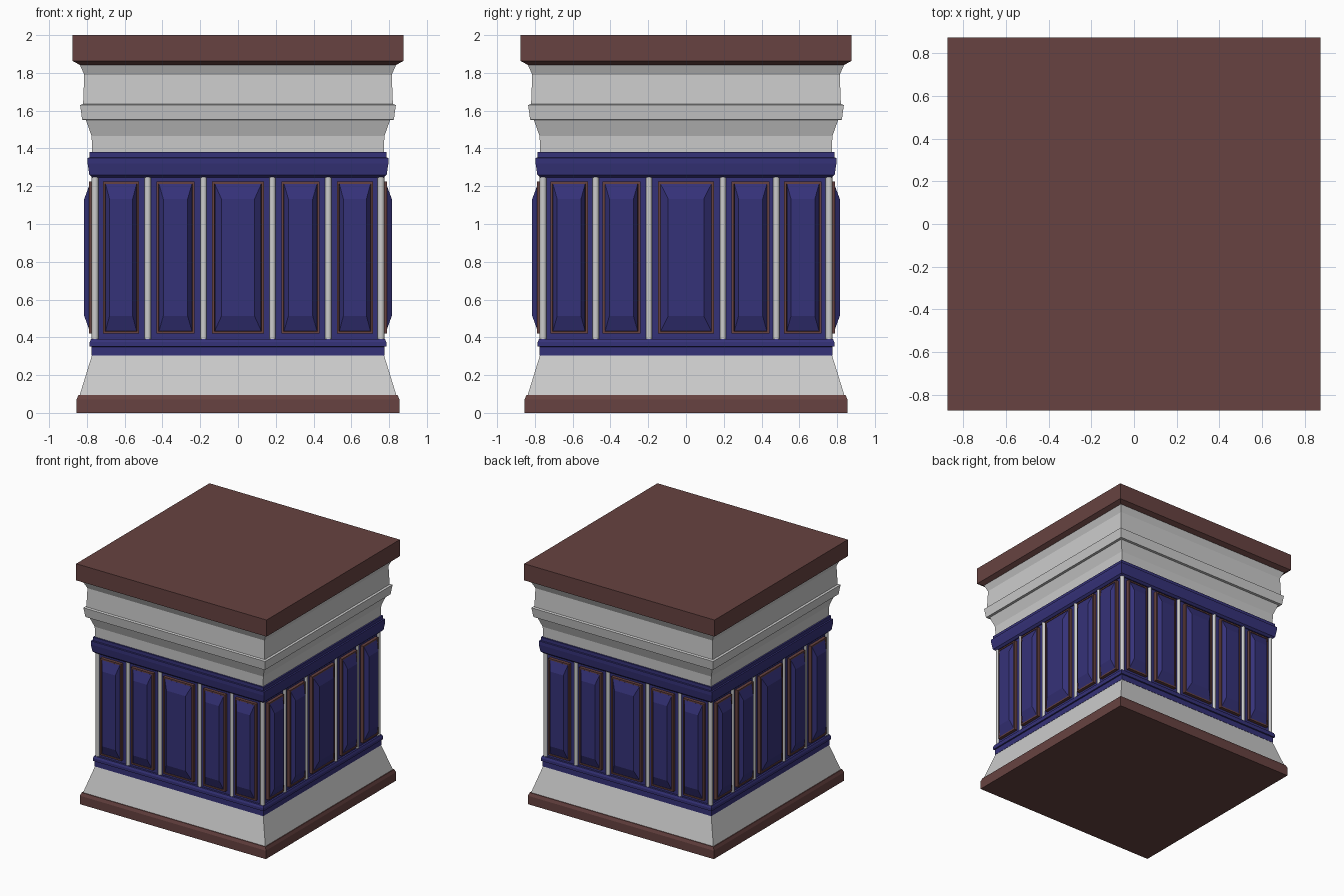
import bpy, bmesh, math
from mathutils import Matrix

if "Cube" in bpy.data.objects:
    bpy.data.objects.remove(bpy.data.objects["Cube"])


def material(name, col):
    m = bpy.data.materials.new(name)
    m.diffuse_color = (*col, 1)
    m.use_nodes = True
    m.node_tree.nodes["Principled BSDF"].inputs["Base Color"].default_value = m.diffuse_color
    return m


BROWN = material("brown", (0.135, 0.055, 0.052))
BLUE = material("blue", (0.036, 0.032, 0.19))


def finish(name, bm, mat=None):
    bmesh.ops.recalc_face_normals(bm, faces=bm.faces)
    me = bpy.data.meshes.new(name)
    bm.to_mesh(me)
    bm.free()
    ob = bpy.data.objects.new(name, me)
    bpy.context.collection.objects.link(ob)
    if mat:
        me.materials.append(mat)
    return ob


def loft(bm, rings, cap_start=True, cap_end=True):
    """Skin a list of four-point rings."""
    vs = [[bm.verts.new(p) for p in ring] for ring in rings]
    for a, b in zip(vs, vs[1:]):
        for i in range(4):
            j = (i + 1) % 4
            bm.faces.new((a[i], a[j], b[j], b[i]))
    if cap_start:
        bm.faces.new(vs[0][::-1])
    if cap_end:
        bm.faces.new(vs[-1])


def square_moulding(name, profile, mat=None):
    """Closed square tier from (half width, height) pairs."""
    bm = bmesh.new()
    loft(bm, [[(-r, -r, z), (r, -r, z), (r, r, z), (-r, r, z)] for r, z in profile])
    return finish(name, bm, mat)


# Stacked tiers, bottom to top
square_moulding("plinth", [(.855, 0), (.855, .07), (.845, .095)], BROWN)
square_moulding("base_flare", [(.838, .095), (.773, .305)])
square_moulding("lower_rail", [(.775, .305), (.775, .35), (.785, .352),
                               (.785, .375), (.778, .392)], BLUE)
square_moulding("panel_core", [(.762, .39), (.762, 1.26)], BLUE)
square_moulding("upper_rail", [(.77, 1.245), (.787, 1.26), (.796, 1.32), (.796, 1.35),
                               (.785, 1.352), (.785, 1.38)], BLUE)
square_moulding("frieze", [(.772, 1.38), (.775, 1.465), (.805, 1.55), (.825, 1.552),
                           (.836, 1.63), (.82, 1.635), (.814, 1.79), (.838, 1.845)])
square_moulding("top_slab", [(.838, 1.843), (.875, 1.862), (.875, 2)], BROWN)


def rect(cx, hw, inset_x, inset_z, depth):
    a, z0, z1 = hw - inset_x, .42 + inset_z, 1.225 - inset_z
    return [(cx - a, -depth, z0), (cx + a, -depth, z0),
            (cx + a, -depth, z1), (cx - a, -depth, z1)]


# Panels on four sides: (centre, half width)
front_panels = [(-.619, .096), (-.331, .101), (0, .137), (.331, .101), (.619, .096)]
side_panels = [(-.619, .099), (-.342, .1), (0, .148), (.342, .1), (.619, .099)]
sides = [("front", 0, front_panels, .182), ("right", 1, side_panels, .196),
         ("back", 2, front_panels, .182), ("left", 3, side_panels, .196)]

for side, turn, panels, inner_post in sides:
    rot = Matrix.Rotation(turn * math.pi / 2, 4, 'Z')
    frames, fields, posts = bmesh.new(), bmesh.new(), bmesh.new()
    for cx, hw in panels:
        # thin raised frame around each panel
        loft(frames, [rect(cx, hw, 0, 0, .755), rect(cx, hw, 0, 0, .788),
                      rect(cx, hw, .012, .012, .788), rect(cx, hw, .014, .014, .765)],
             False, False)
        # raised field with sloping margins
        loft(fields, [rect(cx, hw, .014, .014, .76), rect(cx, hw, .014, .014, .785),
                      rect(cx, hw, .36 * hw, .092, .814)])
    # slim round posts between panels
    for x in (-.478, -inner_post, inner_post, .478):
        bmesh.ops.create_cone(posts, cap_ends=True, segments=12, radius1=.0175, radius2=.0175,
                              depth=.87, matrix=Matrix.Translation((x, -.758, .825)))
    # corner post
    bmesh.ops.create_cone(posts, cap_ends=True, segments=12, radius1=.0185, radius2=.0185,
                          depth=.87, matrix=Matrix.Translation((.757, -.757, .825)))
    for label, bm, mat in (("panel_frames", frames, BROWN), ("panel_fields", fields, BLUE),
                           ("posts", posts, None)):
        bm.transform(rot)
        ob = finish(f"{side}_{label}", bm, mat)
        if label == "posts":
            bpy.context.view_layer.objects.active = ob
            ob.select_set(True)
            bpy.ops.object.shade_smooth_by_angle(angle=math.radians(40))
            ob.select_set(False)
